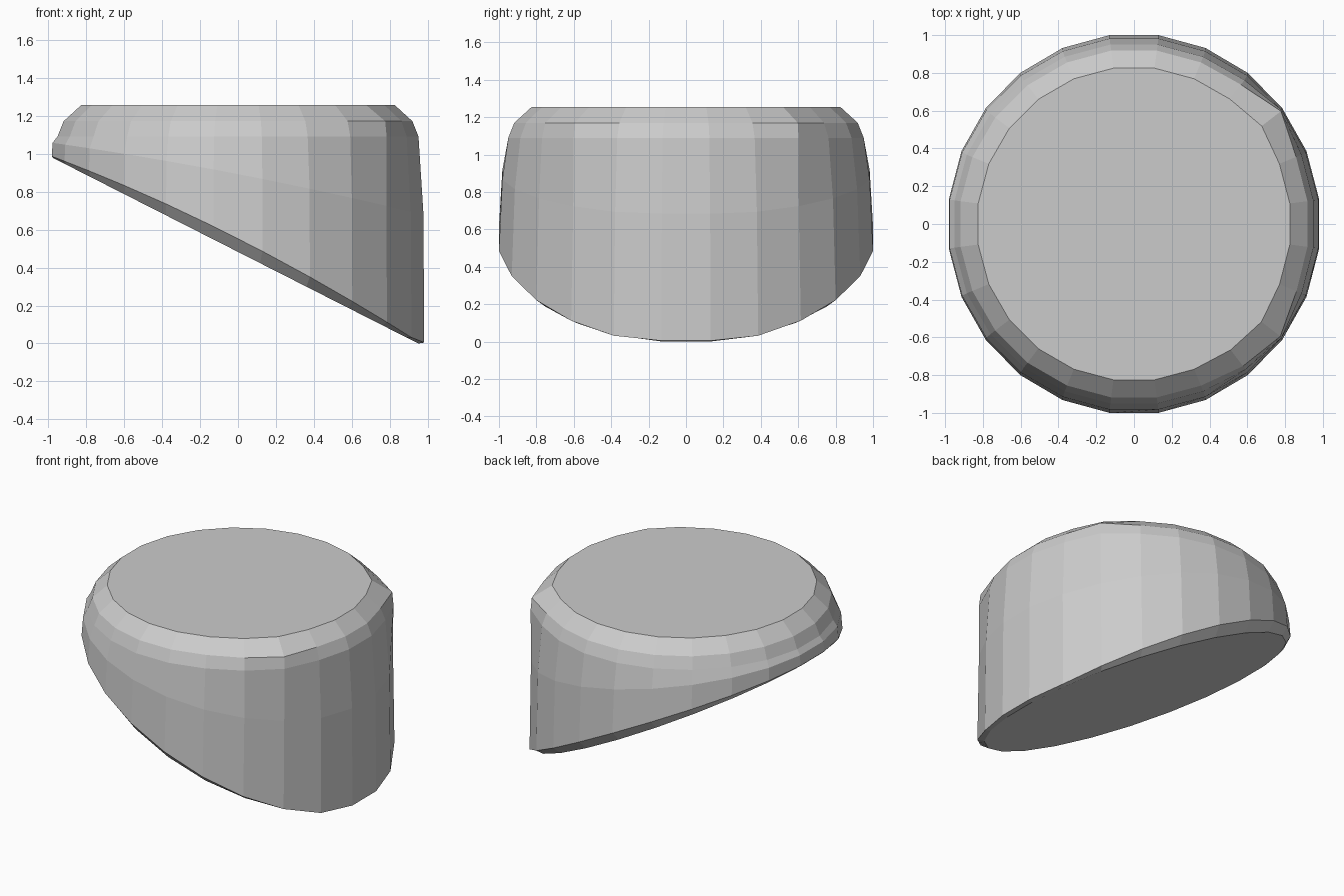
import bpy, bmesh, math

if "Cube" in bpy.data.objects:
    bpy.data.objects.remove(bpy.data.objects["Cube"])

SIDES = 24
FIT = 1 / math.cos(math.pi / SIDES)   # flats reach the full width


def rim_height(x):
    return max(0.0, 0.482 - 0.508 * x)


def bump(angle, height_gain):
    # the shoulder stands out sharply at two right-hand corners
    deg = math.degrees(angle)
    deg = deg - 360 if deg > 180 else deg
    b = math.exp(-((deg - 38) / 9) ** 2) + math.exp(-((deg + 41) / 12) ** 2)
    return height_gain * min(b, 1.0)


bm = bmesh.new()
angles = [2 * math.pi * (i + 0.5) / SIDES for i in range(SIDES)]


def ring(func):
    return [bm.verts.new(func(a, math.cos(a) * FIT, math.sin(a) * FIT)) for a in angles]


# sloping flat underside, slightly inset from the wall
def underside(a, c, s):
    x = -0.01 + 0.96 * c
    return (x, 0.94 * s, rim_height(x))


# lower rim of the wall, lifted at front and back
def rim(a, c, s):
    return (0.98 * c, s, rim_height(0.98 * c) + 0.065 * s * s + 0.004)


# bulge of the tapered wall, part way up
def wall(a, c, s):
    x, y, z = rim(a, c, s)
    return (0.976 * c, 0.982 * s, z + (1.10 - z) * 0.62)


# rounded shoulder and flat top
def level(radius, z, gain):
    def f(a, c, s):
        r = radius + bump(a, gain)
        return (r * c, r * s, z)
    return f


rings = [ring(f) for f in (underside, rim, wall, level(0.95, 1.09, 0.03),
                           level(0.918, 1.17, 0.055), level(0.825, 1.255, 0.02))]
for lo, hi in zip(rings, rings[1:]):
    for i in range(SIDES):
        j = (i + 1) % SIDES
        bm.faces.new((lo[i], lo[j], hi[j], hi[i]))
bm.faces.new(rings[-1])
bm.faces.new(list(reversed(rings[0])))
bmesh.ops.recalc_face_normals(bm, faces=bm.faces)

mesh = bpy.data.meshes.new("slanted_block")
bm.to_mesh(mesh)
bm.free()
obj = bpy.data.objects.new("slanted_block", mesh)
bpy.context.collection.objects.link(obj)
